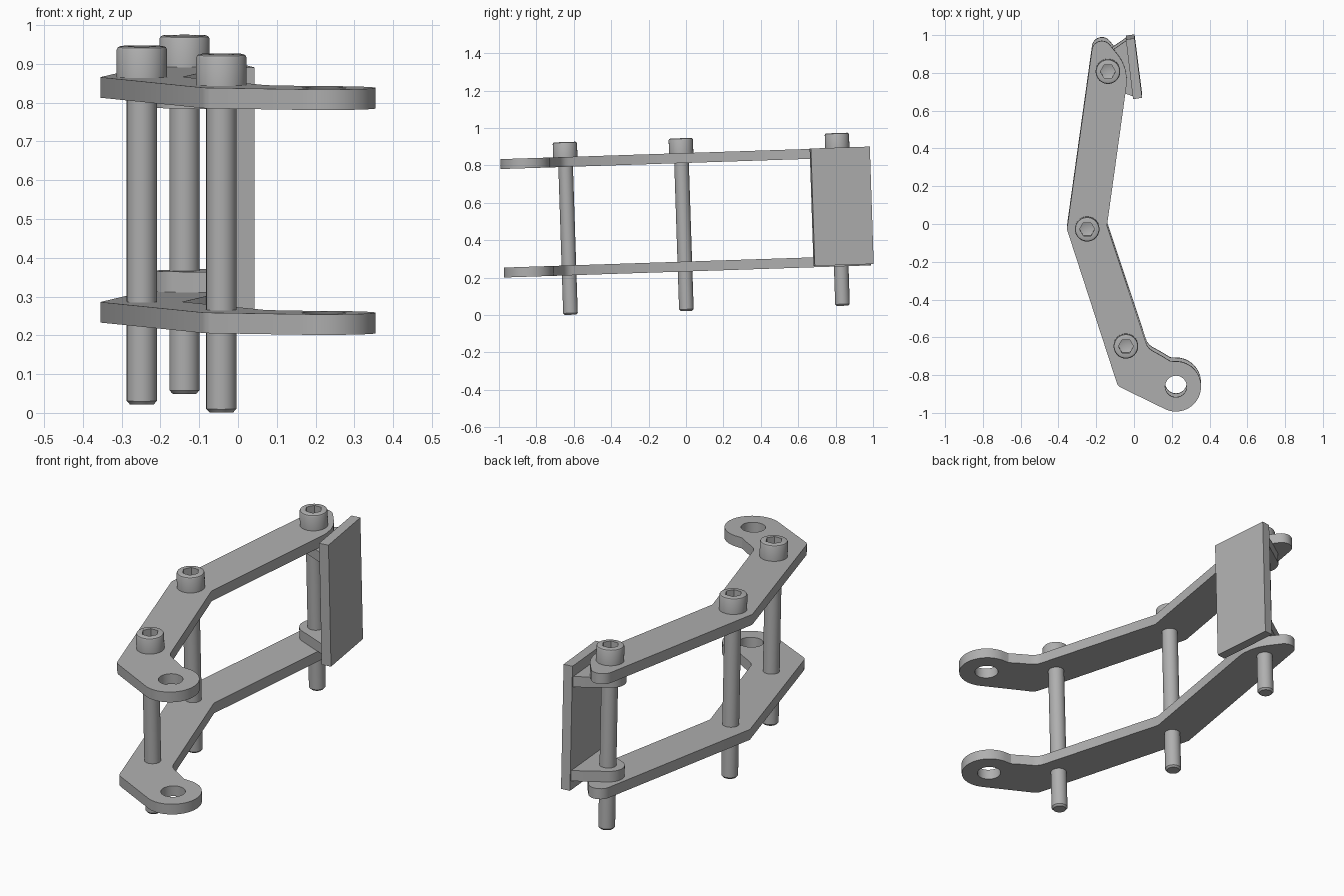
import bpy
import bmesh
from math import sin, cos, pi, radians
from mathutils import Matrix, Vector

if "Cube" in bpy.data.objects:
    bpy.data.objects.remove(bpy.data.objects["Cube"])

TILT = Matrix.Rotation(0.033, 4, 'X')   # the whole assembly leans slightly
LINK_T = 0.053
LOW, HIGH = 0.233, 0.813                # undersides of the two links
BOLTS = {"rear": (-0.138, 0.838), "middle": (-0.248, 0.003), "front": (-0.043, -0.617)}

steel = bpy.data.materials.new("steel_grey")
steel.use_nodes = True
GREY = (0.43, 0.43, 0.43, 1)
steel.diffuse_color = GREY
steel.node_tree.nodes["Principled BSDF"].inputs["Base Color"].default_value = GREY


def arc(cx, cy, r, start, end, n):
    """Points along an arc, angles in degrees."""
    return [(cx + r * cos(radians(start + (end - start) * i / n)),
             cy + r * sin(radians(start + (end - start) * i / n))) for i in range(n + 1)]


def circle(cx, cy, r, n):
    return arc(cx, cy, r, 0, 360, n)[:-1]


def loop(bm, points, z):
    verts = [bm.verts.new((x, y, z)) for x, y in points]
    return verts, [bm.edges.new((verts[i - 1], verts[i])) for i in range(len(verts))]


def bridge(bm, a, b):
    for i in range(len(a)):
        bm.faces.new((a[i - 1], a[i], b[i], b[i - 1]))


def finish(bm, name):
    """Smooth the curves, keep the corners sharp, lean the part and store it."""
    bmesh.ops.recalc_face_normals(bm, faces=bm.faces)
    for f in bm.faces:
        f.smooth = True
    for e in bm.edges:
        e.smooth = e.calc_face_angle(0) < radians(28)
    bm.transform(TILT)
    mesh = bpy.data.meshes.new(name)
    bm.to_mesh(mesh)
    bm.free()
    mesh.materials.append(steel)
    obj = bpy.data.objects.new(name, mesh)
    bpy.context.collection.objects.link(obj)


def plate(name, outline, z, height, holes=()):
    """Flat plate with optional through holes."""
    bm = bmesh.new()
    caps = [[], []]
    for ring in [outline, *holes]:
        lower, low_edges = loop(bm, ring, z)
        upper, up_edges = loop(bm, ring, z + height)
        caps[0] += low_edges
        caps[1] += up_edges
        bridge(bm, lower, upper)
    for edges, side in zip(caps, (-1, 1)):
        bmesh.ops.triangle_fill(bm, edges=edges, use_beauty=True, normal=(0, 0, side))
    finish(bm, name)


def bolt(name, x, y):
    """Socket head bolt: turned body, then a hexagonal recess."""
    seg, top = 48, HIGH + LINK_T + 0.08
    profile = [(0.031, 0.022), (0.039, 0.031), (0.039, HIGH + LINK_T),
               (0.065, HIGH + LINK_T), (0.065, top - 0.009), (0.062, top - 0.003), (0.056, top)]
    bm = bmesh.new()
    rings = [loop(bm, circle(x, y, r, seg), z) for r, z in profile]
    for a, b in zip(rings, rings[1:]):
        bridge(bm, a[0], b[0])
    bm.faces.new(rings[0][0])
    hexagon = circle(x, y, 0.04, 6)
    mouth, mouth_edges = loop(bm, hexagon, top)
    floor, _ = loop(bm, hexagon, top - 0.04)
    bmesh.ops.triangle_fill(bm, edges=rings[-1][1] + mouth_edges, use_beauty=True, normal=(0, 0, 1))
    bridge(bm, mouth, floor)
    tip = bm.verts.new((x, y, top - 0.055))
    for i in range(6):
        bm.faces.new((floor[i - 1], floor[i], tip))
    finish(bm, name)


# Bent links: rounded rear tip, two straight arms, eye at the front
eye = (0.222, -0.832)
link = arc(-0.17, 0.945, 0.053, 172, 40, 10)
link += [(-0.082, 0.92), (-0.06, 0.885), (-0.045, 0.845), (-0.038, 0.80), (-0.038, 0.775)]
link += [(-0.143, 0.02), (0.063, -0.6), (0.07, -0.617), (0.082, -0.632), (0.097, -0.643)]
link += [(0.155, -0.675), (0.175, -0.688), (0.192, -0.698)]
link += arc(*eye, 0.133, 92, -118, 32)
link += [(-0.073, -0.836), (-0.084, -0.827), (-0.091, -0.813), (-0.355, 0.0)]
for name, z in (("lower_link", LOW), ("upper_link", HIGH)):
    plate(name, link, z, LINK_T, [circle(*eye, 0.057, 40)])

# Upright pad beside the rear bolt
pad = [(0.043, 0.697), (0.003, 1.012), (-0.043, 1.006), (-0.005, 0.69)]
plate("pad", pad, 0.24, 0.628)

# Lugs that carry the pad between the links, tangent round the rear bolt
pivot = Vector(BOLTS["rear"])
lug = [(-0.038, 1.0), *arc(pivot.x, pivot.y, 0.078, 128, 248, 18), (0.0, 0.7)]
for name, z in (("lower_lug", LOW + LINK_T), ("upper_lug", HIGH - LINK_T)):
    plate(name, lug, z, LINK_T)

# Bolts through both links
for name, (x, y) in BOLTS.items():
    bolt(name + "_bolt", x, y)
